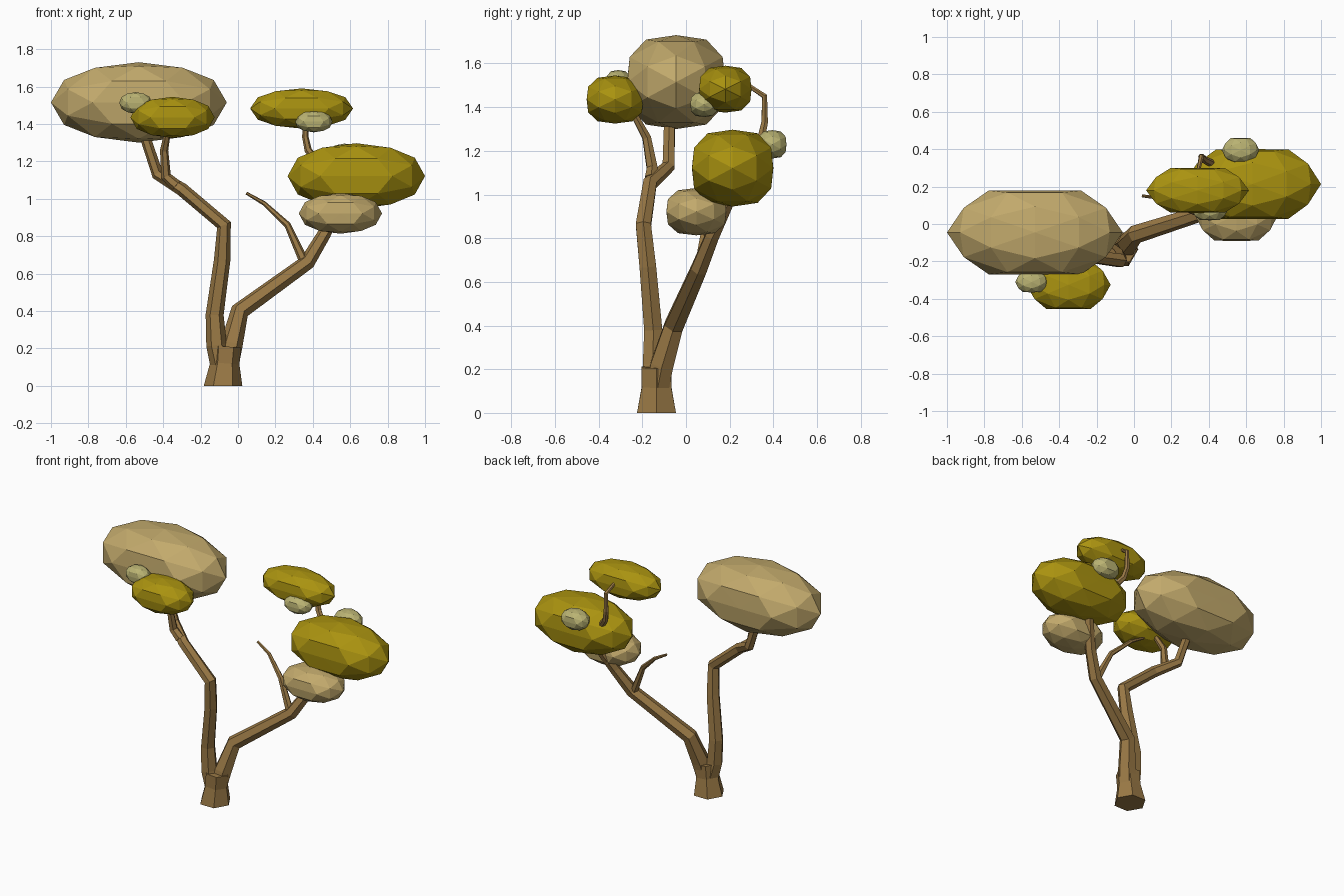
import bpy, bmesh, math
from mathutils import Vector, Matrix

if "Cube" in bpy.data.objects:
    bpy.data.objects.remove(bpy.data.objects["Cube"])


def material(name, rgb):
    m = bpy.data.materials.new(name)
    m.diffuse_color = (*rgb, 1)
    m.use_nodes = True
    m.node_tree.nodes["Principled BSDF"].inputs["Base Color"].default_value = m.diffuse_color
    return m


BARK = material("bark", (0.32, 0.19, 0.06))
TAN = material("tan_leaf", (0.54, 0.40, 0.15))
OLIVE = material("olive_leaf", (0.40, 0.29, 0.005))
PALE = material("pale_leaf", (0.49, 0.45, 0.17))


def finish(name, bm, mat):
    bmesh.ops.recalc_face_normals(bm, faces=bm.faces)
    mesh = bpy.data.meshes.new(name)
    bm.to_mesh(mesh)
    bm.free()
    mesh.materials.append(mat)
    obj = bpy.data.objects.new(name, mesh)
    bpy.context.collection.objects.link(obj)


def limb(name, path, sides=6):
    """Tapered faceted tube; path holds (x, y, z, radius)."""
    bm = bmesh.new()
    pts = [Vector(p[:3]) for p in path]
    prev = Vector((0, 0, 1))
    side = Vector((1, 0, 0))
    rings = []
    for i, p in enumerate(pts):
        a = (p - pts[i - 1]).normalized() if i else Vector()
        b = (pts[i + 1] - p).normalized() if i < len(pts) - 1 else Vector()
        t = (a + b).normalized()
        if i == 0 and p.z == 0:
            t = Vector((0, 0, 1))
        side = prev.rotation_difference(t) @ side
        other = t.cross(side)
        prev = t
        ring = []
        for k in range(sides):
            ang = math.tau * k / sides
            ring.append(bm.verts.new(p + path[i][3] * (math.cos(ang) * side + math.sin(ang) * other)))
        rings.append(ring)
    for r, s in zip(rings, rings[1:]):
        for k in range(sides):
            n = (k + 1) % sides
            bm.faces.new((r[k], r[n], s[n], s[k]))
    bm.faces.new(rings[0][::-1])
    bm.faces.new(rings[-1])
    finish(name, bm, BARK)


def foliage(name, mat, xr, yr, zr):
    """Faceted leaf clump filling the given x, y and z ranges."""
    bm = bmesh.new()
    bmesh.ops.create_icosphere(bm, subdivisions=2, radius=1,
                               matrix=Matrix.Rotation(math.radians(58.28), 4, 'Y'))
    for v in bm.verts:
        # slightly flattened front and back, flatter crown
        unit = (v.co.x, max(-1, min(1, v.co.y / 0.855)), max(-1, min(1, v.co.z / 0.94)))
        v.co = [(r[0] + r[1]) / 2 + u * (r[1] - r[0]) / 2
                for u, r in zip(unit, (xr, yr, zr))]
    finish(name, bm, mat)


# Trunk and main boughs
limb("trunk", [(-.08, -.135, 0, .103), (-.07, -.135, .12, .078), (-.063, -.135, .21, .08)])
limb("left_bough", [(-.09, -.14, .12, .06), (-.115, -.15, .22, .055), (-.125, -.15, .38, .048),
                    (-.085, -.175, .67, .044), (-.075, -.195, .86, .04), (-.30, -.165, 1.05, .036),
                    (-.43, -.08, 1.13, .032), (-.50, -.075, 1.34, .028), (-.53, -.06, 1.45, .02)])
limb("left_side_branch", [(-.33, -.16, 1.07, .032), (-.385, -.155, 1.12, .028),
                          (-.395, -.18, 1.26, .022), (-.37, -.25, 1.39, .016)])
limb("right_bough", [(-.055, -.13, .12, .06), (-.035, -.11, .22, .06), (.01, -.055, .40, .05),
                     (.37, .06, .66, .042), (.46, .12, .81, .036), (.55, .21, 1.0, .028)])
limb("upper_right_branch", [(.54, .20, .98, .025), (.46, .30, 1.15, .022), (.375, .345, 1.26, .02),
                            (.36, .36, 1.33, .017), (.36, .36, 1.45, .014), (.34, .27, 1.51, .01)])
limb("bare_twig", [(.36, .06, .65, .027), (.265, .09, .86, .018),
                   (.14, .14, .975, .012), (.045, .15, 1.03, .008)])

# Leaf clumps
foliage("large_tan_crown", TAN, (-1, -.06), (-.27, .18), (1.30, 1.73))
foliage("left_olive_clump", OLIVE, (-.575, -.125), (-.455, -.195), (1.325, 1.545))
foliage("left_pale_tuft", PALE, (-.635, -.46), (-.365, -.255), (1.455, 1.57))
foliage("top_olive_clump", OLIVE, (.065, .615), (.06, .30), (1.375, 1.59))
foliage("top_pale_tuft", PALE, (.305, .505), (.02, .145), (1.355, 1.47))
foliage("right_olive_crown", OLIVE, (.265, 1), (.027, .40), (.945, 1.297))
foliage("low_tan_clump", TAN, (.325, .77), (-.09, .185), (.813, 1.03))
foliage("back_pale_tuft", PALE, (.47, .67), (.33, .46), (1.165, 1.295))
